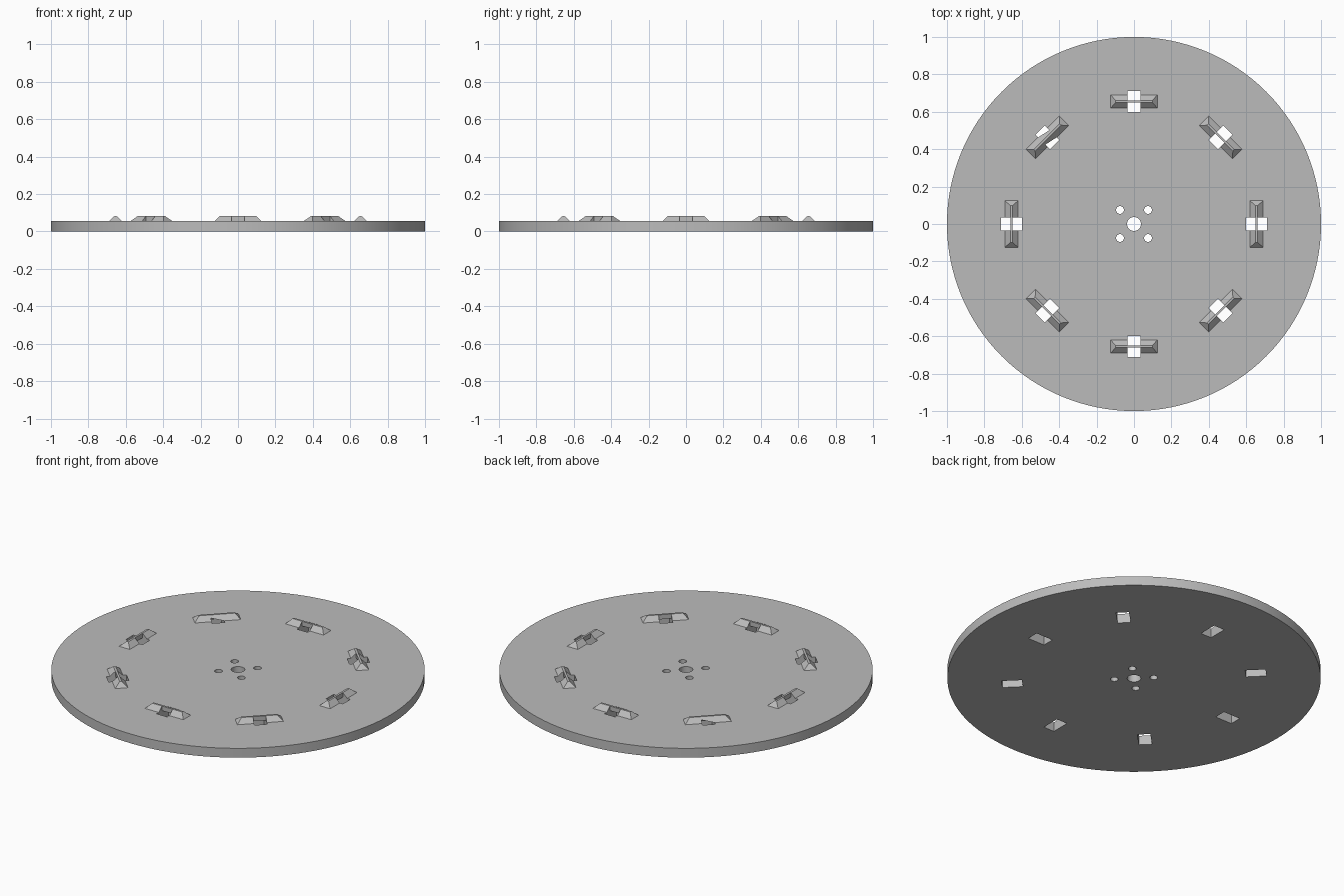
import bpy, bmesh, math
from mathutils import Matrix, Vector

if "Cube" in bpy.data.objects:
    bpy.data.objects.remove(bpy.data.objects["Cube"], do_unlink=True)

THICK, TOP = 0.055, 0.082          # plate thickness, ridge crest height
RING = 0.655                       # radius of the ring of ridges
SLOT_W, SLOT_D = 0.07, 0.11        # slot: tangential, radial
CREST = 0.006                      # half width of the ridge crest

grey = bpy.data.materials.new("plain grey")
grey.use_nodes = True
colour = (0.5, 0.5, 0.5, 1)
grey.diffuse_color = colour
grey.node_tree.nodes["Principled BSDF"].inputs["Base Color"].default_value = colour


def make_object(name, bm):
    mesh = bpy.data.meshes.new(name)
    bmesh.ops.recalc_face_normals(bm, faces=bm.faces)
    bm.to_mesh(mesh)
    bm.free()
    mesh.materials.append(grey)
    obj = bpy.data.objects.new(name, mesh)
    bpy.context.collection.objects.link(obj)
    return obj


def add_cylinder(bm, x, y, radius, low, high, sides):
    bmesh.ops.create_cone(bm, cap_ends=True, segments=sides, radius1=radius, radius2=radius,
                          depth=high - low, matrix=Matrix.Translation((x, y, (low + high) / 2)))


def add_box(bm, size, centre, spin=Matrix()):
    bmesh.ops.create_cube(bm, size=1, matrix=spin @ Matrix.Translation(centre)
                          @ Matrix.Diagonal((*size, 1)))


def cut(target, cutter):
    cutter.hide_render = True
    mod = target.modifiers.new("cut", "BOOLEAN")
    mod.operation, mod.solver, mod.object = "DIFFERENCE", "EXACT", cutter
    bpy.context.view_layer.objects.active = target
    bpy.ops.object.modifier_apply(modifier=mod.name)
    bpy.data.objects.remove(cutter, do_unlink=True)


spins = [Matrix.Rotation(i * math.tau / 8, 4, "Z") for i in range(8)]

# Round plate
bm = bmesh.new()
add_cylinder(bm, 0, 0, 1, 0, THICK, 128)
plate = make_object("plate", bm)

# Hub hole, four bolt holes and eight slots through the plate
bm = bmesh.new()
add_cylinder(bm, 0, 0, 0.037, -0.1, 0.2, 32)
for x in (-0.075, 0.075):
    for y in (-0.075, 0.075):
        add_cylinder(bm, x, y, 0.021, -0.1, 0.2, 24)
for spin in spins:
    add_box(bm, (SLOT_W, SLOT_D, 0.4), (0, RING, 0), spin)
cut(plate, make_object("plate_cutter", bm))

# Hipped ridges, cut back to a thin web over each slot
for i, spin in enumerate(spins):
    bm = bmesh.new()
    rise = TOP - THICK
    add_box(bm, (0.25, 0.07, rise), (0, 0, THICK + rise / 2))
    for v in bm.verts:
        if v.co.z > THICK + rise / 2:
            v.co.x = math.copysign(0.125 - rise, v.co.x)
            v.co.y = math.copysign(CREST, v.co.y)
    ridge = make_object(f"ridge_{i + 1}", bm)
    bm = bmesh.new()
    for side in (-1, 1):
        add_box(bm, (SLOT_W, 0.1, 0.4), (0, side * (0.05 + CREST), 0))
    cut(ridge, make_object("ridge_cutter", bm))
    ridge.data.transform(spin @ Matrix.Translation((0, RING, 0)))

# Smooth round walls, crisp edges
bpy.ops.object.select_all(action="DESELECT")
plate.select_set(True)
bpy.context.view_layer.objects.active = plate
bpy.ops.object.shade_smooth_by_angle(angle=math.radians(30))
